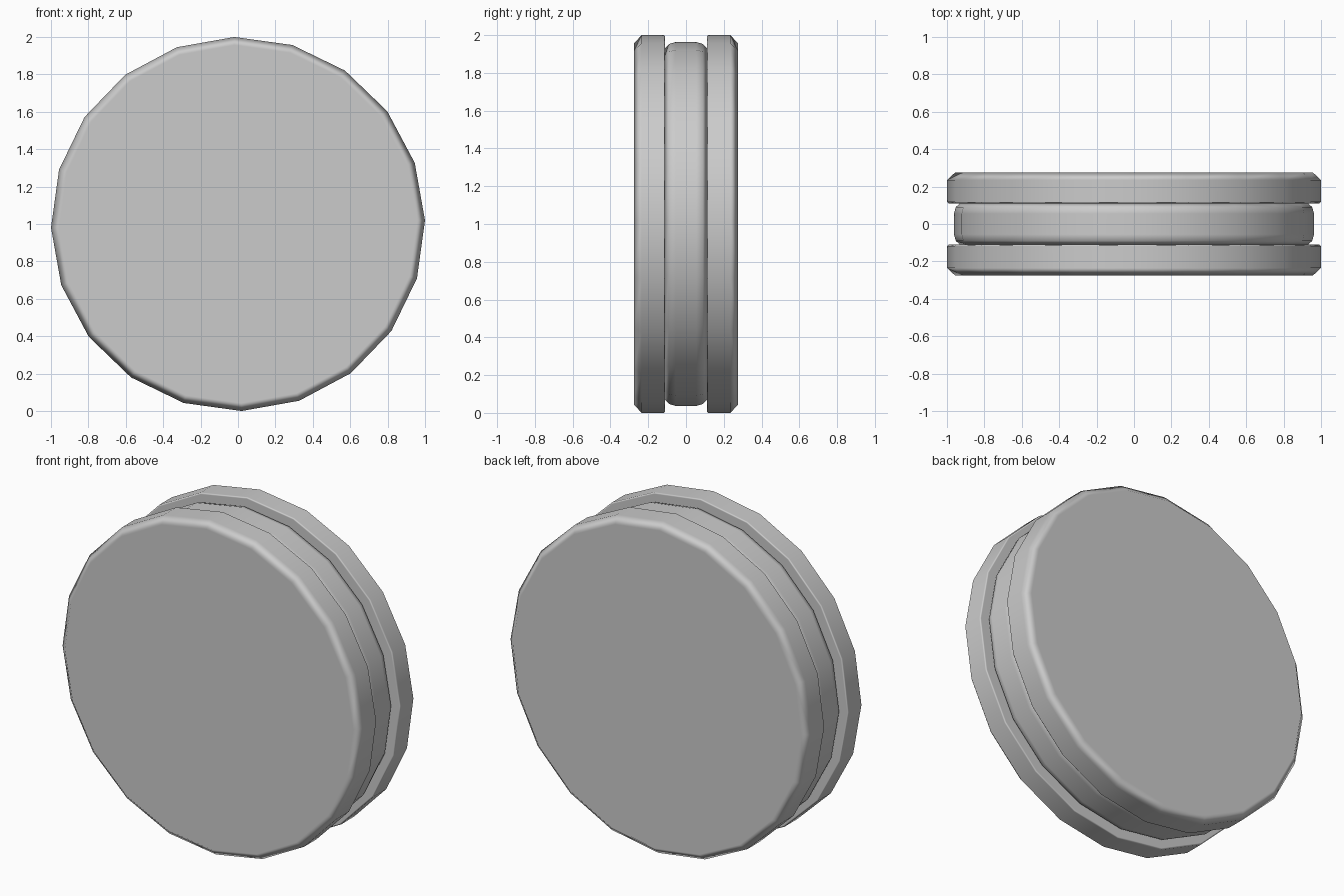
import bpy, bmesh, math

if "Cube" in bpy.data.objects:
    bpy.data.objects.remove(bpy.data.objects["Cube"])

SIDES = 20
TURN = math.radians(1.1)


def lathe(name, profile):
    """Turn (y, radius) points around the y axis and cap both ends."""
    bm = bmesh.new()
    rings = []
    for y, r in profile:
        angles = [TURN + math.tau * i / SIDES for i in range(SIDES)]
        rings.append([bm.verts.new((r * math.cos(a), y, 1 + r * math.sin(a))) for a in angles])
    for a, b in zip(rings, rings[1:]):
        for i in range(SIDES):
            j = (i + 1) % SIDES
            bm.faces.new((a[i], a[j], b[j], b[i]))
    bm.faces.new(rings[0])
    bm.faces.new(rings[-1])
    bmesh.ops.recalc_face_normals(bm, faces=bm.faces)
    for f in bm.faces:
        f.smooth = True
    mesh = bpy.data.meshes.new(name)
    bm.to_mesh(mesh)
    bm.free()
    obj = bpy.data.objects.new(name, mesh)
    bpy.context.collection.objects.link(obj)
    # Flat caps with soft chamfers
    obj.modifiers.new("flat_caps", "WEIGHTED_NORMAL").weight = 100
    return obj


# Front and back discs: wide outer chamfer, tiny inner chamfer
disc = [(0.275, 0.957), (0.235, 1.0), (0.118, 1.0), (0.11, 0.992)]
lathe("front_disc", [(-y, r) for y, r in disc])
lathe("back_disc", disc)

# Slightly smaller middle band with rounded shoulders
half = [(0.112, 0.93), (0.09, 0.953), (0.055, 0.963)]
lathe("middle_band", [(-y, r) for y, r in half] + half[::-1])
